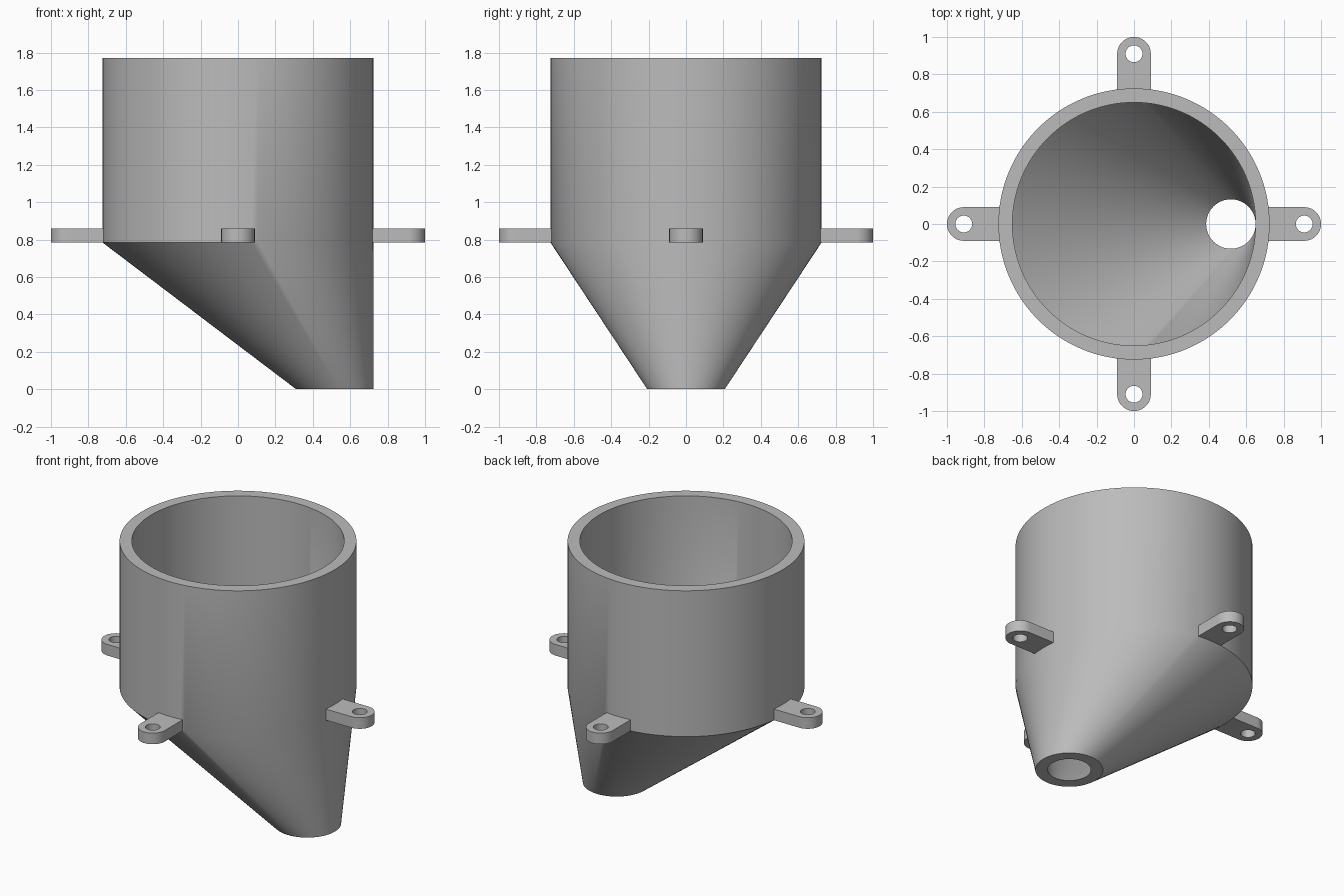
import bpy, bmesh
from math import sin, cos, pi, tan, radians

cube = bpy.data.objects.get("Cube")
if cube:
    bpy.data.objects.remove(cube)

# Single grey plastic
grey = bpy.data.materials.new("grey plastic")
grey.use_nodes = True
colour = (0.5, 0.5, 0.5, 1)
grey.diffuse_color = colour
grey.node_tree.nodes["Principled BSDF"].inputs["Base Color"].default_value = colour


def ring_solid(name, rings):
    """Join equal-length point rings in a closed loop, like a hollow tube."""
    bm = bmesh.new()
    loops = [[bm.verts.new(p) for p in ring] for ring in rings]
    for a, b in zip(loops, loops[1:] + loops[:1]):
        for i in range(len(a)):
            j = (i + 1) % len(a)
            bm.faces.new((a[i], a[j], b[j], b[i]))
    bmesh.ops.recalc_face_normals(bm, faces=bm.faces)
    mesh = bpy.data.meshes.new(name)
    bm.to_mesh(mesh)
    bm.free()
    mesh.materials.append(grey)
    obj = bpy.data.objects.new(name, mesh)
    bpy.context.collection.objects.link(obj)
    bpy.ops.object.select_all(action='DESELECT')
    obj.select_set(True)
    bpy.context.view_layer.objects.active = obj
    bpy.ops.object.shade_smooth_by_angle(angle=radians(30))
    return obj


def circle(x, r, z, n):
    return [(x + r * cos(2 * pi * i / n), r * sin(2 * pi * i / n), z) for i in range(n)]


# Hopper shell: straight cylinder above an offset cone, with an open spout
TOP, SHOULDER, SPOUT_X = 1.77, 0.785, 0.518
SIDES = 128
ring_solid("hopper_shell", [
    circle(SPOUT_X, 0.207, 0, SIDES),
    circle(0, 0.725, SHOULDER, SIDES),
    circle(0, 0.725, TOP, SIDES),
    circle(0, 0.65, TOP, SIDES),
    circle(0, 0.65, SHOULDER, SIDES),
    circle(SPOUT_X, 0.132, 0, SIDES),
])

# Mounting tabs: rounded outer end, square root buried in the wall, screw hole
HALF_WIDTH, HOLE_X, HOLE_R, TAB_TOP, N = 0.09, 0.91, 0.045, 0.86, 48
ROOT = HALF_WIDTH / tan(pi / 8)


def tab_outline(z):
    points = []
    for i in range(N):
        c, s = cos(2 * pi * i / N), sin(2 * pi * i / N)
        r = HALF_WIDTH
        if c < -0.001:
            r = min(HALF_WIDTH / max(abs(s), 0.001), ROOT / -c)
        points.append((HOLE_X + r * c, r * s, z))
    return points


for k, side in enumerate(("left", "back", "right", "front")):
    tab = ring_solid(side + "_mounting_tab", [
        tab_outline(SHOULDER),
        tab_outline(TAB_TOP),
        circle(HOLE_X, HOLE_R, TAB_TOP, N),
        circle(HOLE_X, HOLE_R, SHOULDER, N),
    ])
    tab.rotation_euler.z = k * pi / 2
